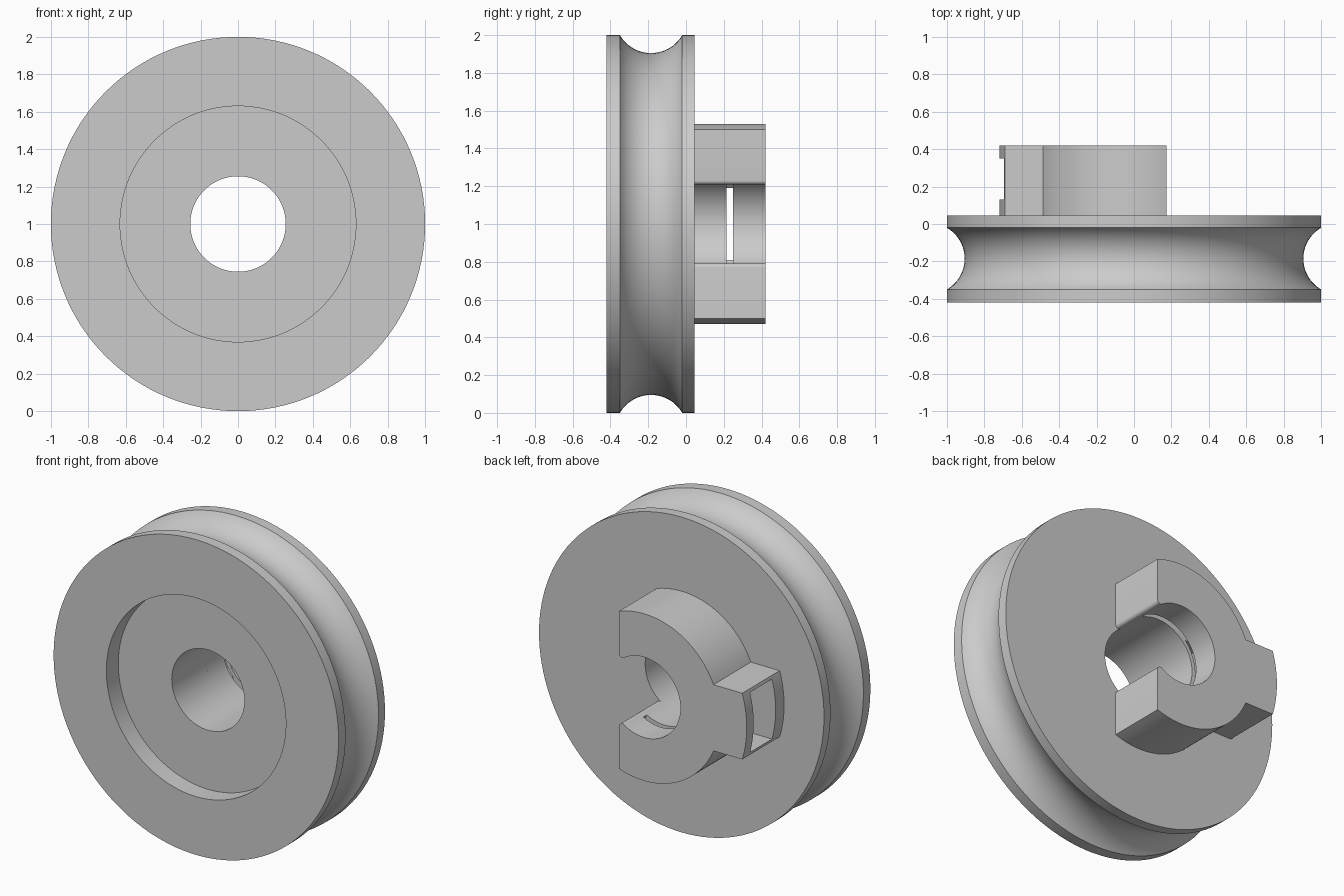
import bpy
import bmesh
from math import sin, cos, atan2, asin, hypot, sqrt, radians, pi

if "Cube" in bpy.data.objects:
    bpy.data.objects.remove(bpy.data.objects["Cube"], do_unlink=True)

grey = bpy.data.materials.new("light grey")
grey.use_nodes = True
grey.diffuse_color = (0.6, 0.6, 0.6, 1)
grey.node_tree.nodes["Principled BSDF"].inputs["Base Color"].default_value = (0.6, 0.6, 0.6, 1)

BORE, HUB, TAB = 0.255, 0.53, 0.72      # radii about the axle
AXIS_Z = 1.0
WHEEL_FRONT, WHEEL_BACK, HUB_BACK = -0.42, 0.045, 0.42


def arc(r, a0, a1, n, cx=0.0, cy=0.0):
    """Points on an arc, both ends included."""
    return [(cx + r * cos(a0 + (a1 - a0) * i / n),
             cy + r * sin(a0 + (a1 - a0) * i / n)) for i in range(n + 1)]


def mirrored(half):
    """Close an upper outline with its reflection below the axle."""
    lower = [(x, -z) for x, z in reversed(half) if abs(z) > 1e-5]
    return half + lower


def finish(name, bm):
    bmesh.ops.recalc_face_normals(bm, faces=bm.faces)
    mesh = bpy.data.meshes.new(name)
    bm.to_mesh(mesh)
    bm.free()
    mesh.materials.append(grey)
    obj = bpy.data.objects.new(name, mesh)
    obj.location.z = AXIS_Z
    bpy.context.collection.objects.link(obj)
    return obj


def prism(name, outline, y0, y1):
    """Extrude an (x, z) outline along y."""
    bm = bmesh.new()
    face = bm.faces.new([bm.verts.new((x, y0, z)) for x, z in outline])
    new = bmesh.ops.extrude_face_region(bm, geom=[face])["geom"]
    verts = [g for g in new if isinstance(g, bmesh.types.BMVert)]
    bmesh.ops.translate(bm, verts=verts, vec=(0, y1 - y0, 0))
    return finish(name, bm)


def lathe(name, profile, steps):
    """Revolve a closed (y, radius) profile around the axle."""
    bm = bmesh.new()
    rings = [[bm.verts.new((r * cos(2 * pi * s / steps), y, r * sin(2 * pi * s / steps)))
              for y, r in profile] for s in range(steps)]
    for s in range(steps):
        a, b = rings[s], rings[(s + 1) % steps]
        for i in range(len(profile)):
            j = (i + 1) % len(profile)
            bm.faces.new((a[i], a[j], b[j], b[i]))
    return finish(name, bm)


def cut(target, cutter):
    mod = target.modifiers.new(cutter.name, "BOOLEAN")
    mod.operation, mod.solver, mod.object = "DIFFERENCE", "EXACT", cutter
    bpy.context.view_layer.objects.active = target
    bpy.ops.object.modifier_apply(modifier=mod.name)
    bpy.data.objects.remove(cutter, do_unlink=True)


# Pulley wheel with a rounded rope groove and a shallow front recess
half_w, depth, mid = 0.165, 0.095, -0.185
groove_r = (half_w ** 2 + depth ** 2) / (2 * depth)
swing = asin(half_w / groove_r)
groove = arc(groove_r, -pi / 2 - swing, -pi / 2 + swing, 20, mid, 1 - depth + groove_r)
recess_y, recess_r = -0.30, 0.63
wheel = lathe("pulley_wheel",
              [(recess_y, BORE), (recess_y, recess_r), (WHEEL_FRONT, recess_r),
               (WHEEL_FRONT, 1.0)] + groove + [(WHEEL_BACK, 1.0), (WHEEL_BACK, BORE)], 128)

# C-shaped hub with rounded jaw tips and a side tab
flat_x, tip_z, tip_r, tab_h = 0.175, 0.23, 0.0215, 0.21
tip_x = flat_x - tip_r
tip_angle = atan2(tip_z, tip_x)
outline = arc(BORE, pi, tip_angle, 40)
outline += arc(tip_r, tip_angle - pi, 0, 8, tip_x, tip_z)[1:]
outline += arc(HUB, atan2(sqrt(HUB ** 2 - flat_x ** 2), flat_x), pi - asin(tab_h / HUB), 36)
outline += arc(TAB, pi - asin(tab_h / TAB), pi, 10)
# the inner and outer outlines meet the axle plane, so keep both runs open there
lower = [(x, -z) for x, z in reversed(outline[1:-1])]
hub = prism("clamp_hub", outline + lower, WHEEL_BACK, HUB_BACK)

# Pocket in the tab end
pocket_h, floor_r = 0.19, 0.28
pocket = mirrored([(-floor_r, 0.0)] + arc(floor_r, pi, pi - asin(pocket_h / floor_r), 10)[1:]
                  + [(-0.9, pocket_h)])
cut(hub, prism("pocket_cutter", pocket, 0.13, 0.35))

# Thin ring groove inside the bore, opening into the pocket
ring_r, ring_end = 0.30, radians(61)
ring = arc(ring_r, ring_end, 2 * pi - ring_end, 72)
ring += arc(0.2, 2 * pi - ring_end, ring_end, 48)
cut(hub, prism("ring_cutter", ring, 0.215, 0.25))

# Smooth the curved walls, keep the machined edges crisp
for obj in (wheel, hub):
    bpy.ops.object.select_all(action="DESELECT")
    obj.select_set(True)
    bpy.context.view_layer.objects.active = obj
    bpy.ops.object.shade_smooth_by_angle(angle=radians(30))
